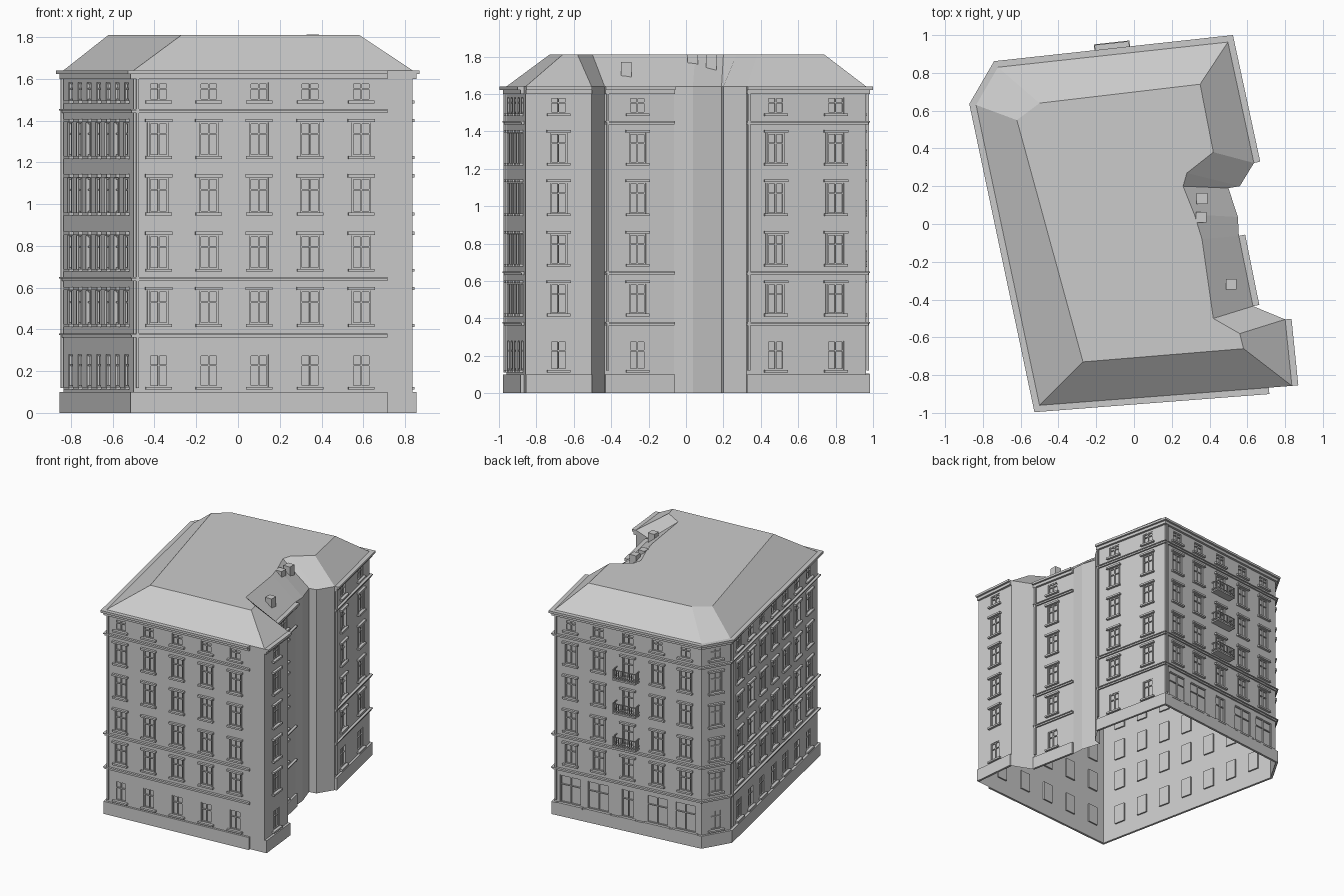
import bpy, bmesh
from mathutils import Vector as V

if "Cube" in bpy.data.objects:
    bpy.data.objects.remove(bpy.data.objects["Cube"])

# Footprint corners, counter-clockwise from the front left, and matching flat-roof corners
P = [V(p) for p in [(-.50, -.96), (.836, -.857), (.80, -.505), (.63, -.435), (.555, -.063),
                    (.55, .037), (.50, .19), (.56, .20), (.635, .323), (.497, .963),
                    (-.72, .83), (-.836, .63)]]
TOP = [(-.27, -.73), (.58, -.66), (.56, -.58), (.42, -.50), (.36, -.08), (.32, .05),
       (.26, .20), (.28, .27), (.42, .38), (.35, .74), (-.50, .64), (-.62, .55)]
EAVE, RIDGE, RECESS = 1.64, 1.81, .012

# Storeys: strip bottom, strip top, opening bottom, opening top
FLOORS = [(0, .375, .125, .28), (.375, .645, .425, .585), (.645, .90, .69, .85),
          (.90, 1.175, .96, 1.125), (1.175, 1.45, 1.23, 1.39), (1.45, EAVE, 1.495, 1.582)]

# Window positions on each wall, as fractions of its length
COLUMNS = {0: [(x + .5) / 1.336 for x in (-.38, -.14, .10, .345, .59)], 1: [.5], 3: [.47],
           8: [.245, .745], 9: [.11, .30, .50, .70, .89], 10: [.5],
           11: [.1 + i * .8 / 6 for i in range(7)]}

meshes = {}


def part(name):
    return meshes.setdefault(name, bmesh.new())


class Wall:
    def __init__(self, i):
        self.a, b = P[i], P[(i + 1) % len(P)]
        self.len = (b - self.a).length
        self.d = (b - self.a).normalized()
        self.n = V((self.d.y, -self.d.x))

    def at(self, u, z, out=0):
        p = self.a + self.d * u + self.n * out
        return V((p.x, p.y, z))


def face(bm, pts):
    bm.faces.new([bm.verts.new(p) for p in pts])


def hexa(bm, low, high):
    a, b = [bm.verts.new(p) for p in low], [bm.verts.new(p) for p in high]
    bm.faces.new(a[::-1])
    bm.faces.new(b)
    for i in range(4):
        j = (i + 1) % 4
        bm.faces.new((a[i], a[j], b[j], b[i]))


def box(bm, w, u0, u1, z0, z1, o0, o1):
    ring = [(u0, o1), (u1, o1), (u1, o0), (u0, o0)]
    hexa(bm, [w.at(u, z0, o) for u, o in ring], [w.at(u, z1, o) for u, o in ring])


def opening(w, u0, u1, z0, z1):
    # reveal, glass, frame, mullion and transom
    bm = part("walls")
    c = [(u0, z0), (u1, z0), (u1, z1), (u0, z1)]
    for i in range(4):
        p, q = c[i], c[(i + 1) % 4]
        face(bm, [w.at(*p), w.at(*q), w.at(*q, -RECESS), w.at(*p, -RECESS)])
    face(part("window_glass"), [w.at(*p, -RECESS) for p in c])
    fr, t, m = part("window_frames"), .007, (u0 + u1) / 2
    zt = z0 + (z1 - z0) * .66
    for a, b, e, f in [(u0, u0 + t, z0, z1), (u1 - t, u1, z0, z1), (u0, u1, z0, z0 + t),
                       (u0, u1, z1 - t, z1), (m - t / 2, m + t / 2, z0, z1),
                       (u0, u1, zt - t / 2, zt + t / 2)]:
        box(fr, w, a, b, e, f, -RECESS, -.003)


def build_wall(i):
    w, bm = Wall(i), part("walls")
    for k, (s0, s1, z0, z1) in enumerate(FLOORS):
        u = 0
        for n, t in enumerate(COLUMNS.get(i, [])):
            half, lo, hi = .045, z0, z1
            if i == 9 and k == 0:                       # shop fronts and street door
                half, lo, hi = (.05 if n == 2 else .088), .105, .325
            c = t * w.len
            a, b = c - half, c + half
            face(bm, [w.at(u, s0), w.at(a, s0), w.at(a, s1), w.at(u, s1)])
            face(bm, [w.at(a, s0), w.at(b, s0), w.at(b, lo), w.at(a, lo)])
            face(bm, [w.at(a, hi), w.at(b, hi), w.at(b, s1), w.at(a, s1)])
            opening(w, a, b, lo, hi)
            u = b
            tr = part("sills_and_headers")
            box(tr, w, a - .018, b + .018, lo - .014, lo, 0, .02)
            if 0 < k < 5:
                box(tr, w, a - .01, a, lo, hi, 0, .006)
                box(tr, w, b, b + .01, lo, hi, 0, .006)
                box(tr, w, a - .02, b + .02, hi + .003, hi + .018, 0, .02)
        face(bm, [w.at(u, s0), w.at(w.len, s0), w.at(w.len, s1), w.at(u, s1)])


for i in range(len(P)):
    build_wall(i)


# Mitred bands running around the facades
def band(name, path, z0, z1, out):
    norms = [V(((b - a).y, -(b - a).x)).normalized() for a, b in zip(path, path[1:])]
    off = []
    for i, p in enumerate(path):
        n0, n1 = norms[max(i - 1, 0)], norms[min(i, len(norms) - 1)]
        off.append(p + (n0 + n1) * (out / (1 + n0.dot(n1))))
    for i in range(len(path) - 1):
        ring = [off[i], off[i + 1], path[i + 1], path[i]]
        hexa(part(name), [(*p, z0) for p in ring], [(*p, z1) for p in ring])


front_end = P[0].lerp(P[1], 1.214 / 1.336)
street = [P[8], P[9], P[10], P[11], P[0], front_end]
yard, end = [P[3], P[4]], [P[1], P[2]]
for path in (street, yard):
    for z in (.37, .64, 1.445):
        band("cornices", path, z - .009, z + .003, .012)
        band("cornices", path, z + .003, z + .010, .02)
for path in (street, yard, end):
    band("plinth", path, 0, .10, .018)
    band("eaves_cornice", path, 1.60, 1.622, .018)
    band("eaves_cornice", path, 1.622, EAVE, .034)

# Hipped roof with a flat top
rb = part("roof")
low = [rb.verts.new((*p, EAVE)) for p in P]
top = [rb.verts.new((*p, RIDGE)) for p in TOP]
for i in range(len(P)):
    j = (i + 1) % len(P)
    rb.faces.new((low[i], low[j], top[j], top[i]))
rb.faces.new(top)


# Chimneys
def block(name, x, y, r, z0, z1):
    ring = [(x - r, y - r), (x + r, y - r), (x + r, y + r), (x - r, y + r)]
    hexa(part(name), [(*p, z0) for p in ring], [(*p, z1) for p in ring])


for x, y, z in ((.36, .135, 1.812), (.355, .035, 1.812), (.515, -.32, 1.77)):
    block("chimneys", x, y, .028, z - .09, z)

# Balconies on the middle column of the back facade
back = Wall(9)
c, h, depth = back.len * .5, .095, .065
for z in (.675, .945, 1.215):
    bm = part("balconies")
    box(bm, back, c - h, c + h, z, z + .012, 0, depth)
    for zr in (z + .025, z + .082):
        box(bm, back, c - h, c + h, zr, zr + .006, depth - .006, depth)
        for u in (c - h, c + h - .006):
            box(bm, back, u, u + .006, zr, zr + .006, 0, depth)
    for k in range(13):
        u = c - h + k * (2 * h - .004) / 12
        box(bm, back, u, u + .004, z + .012, z + .085, depth - .005, depth - .001)
    for k in range(1, 4):
        for u in (c - h, c + h - .004):
            box(bm, back, u, u + .004, z + .012, z + .085, depth * k / 4, depth * k / 4 + .004)

# Rain pipes beside the corners
for i, u in ((0, .018), (8, .012), (3, .015), (9, .015), (11, .015)):
    w = Wall(i)
    box(part("rain_pipes"), w, u - .006, u + .006, .12, 1.61, .004, .016)

for name, bm in meshes.items():
    if name not in ("walls", "window_glass", "roof"):
        bmesh.ops.recalc_face_normals(bm, faces=bm.faces)
    me = bpy.data.meshes.new(name)
    bm.to_mesh(me)
    bm.free()
    bpy.context.collection.objects.link(bpy.data.objects.new(name, me))
